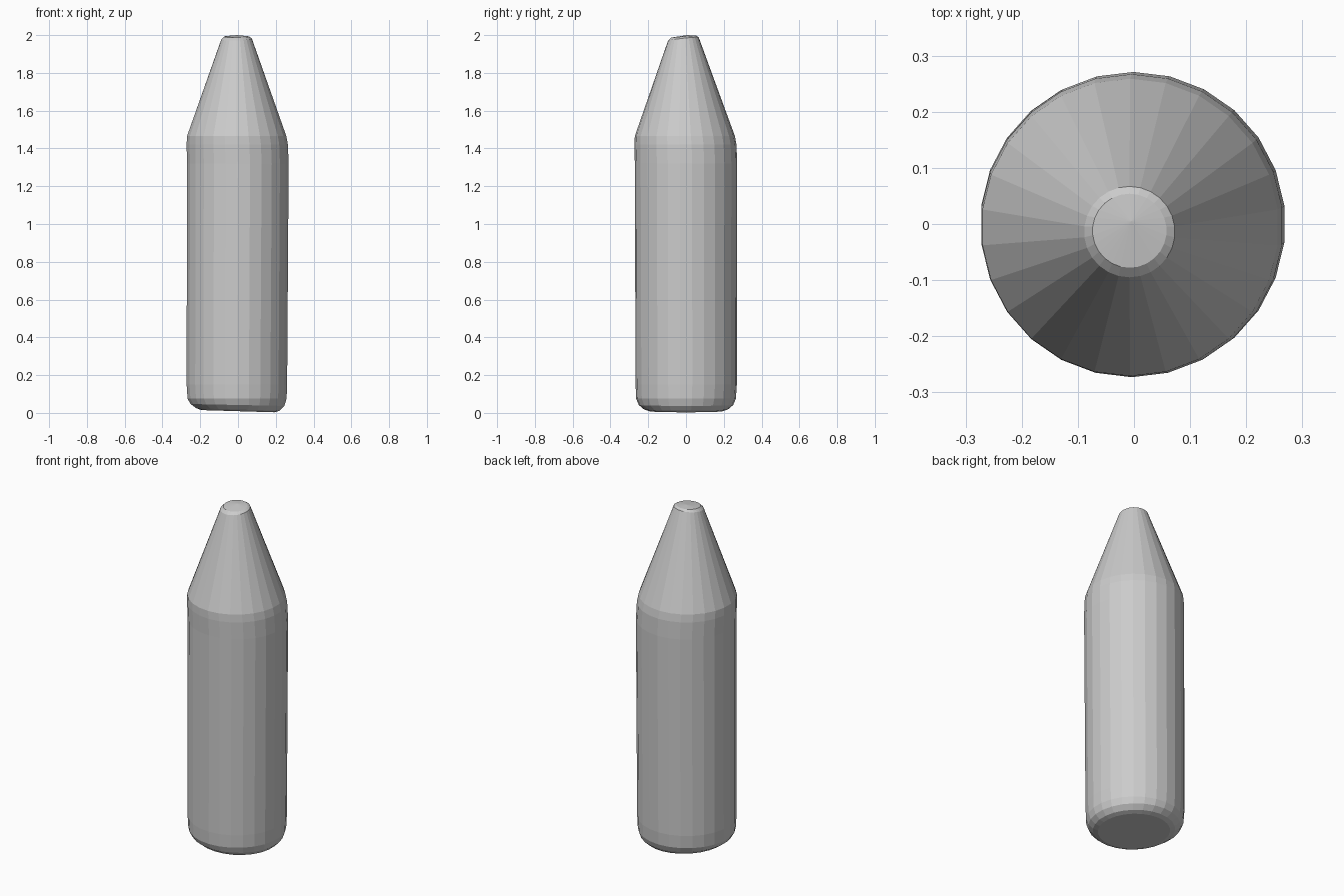
import bpy, bmesh
from math import cos, sin, pi

if "Cube" in bpy.data.objects:
    bpy.data.objects.remove(bpy.data.objects["Cube"])

SIDES = 26

# Rings from base to tip: radius, centre x, centre y, height, tilt in x, tilt in y
rings = [
    (0.195, 0.0, 0.0, 0.009, -0.03, 0.0),
    (0.222, 0.0, 0.0, 0.018, -0.03, 0.0),
    (0.250, -0.003, 0.0, 0.042, -0.02, 0.0),
    (0.264, -0.005, 0.0, 0.075, 0.0, 0.0),
    (0.268, -0.006, 0.001, 0.15, 0.0, 0.0),
    (0.271, -0.001, 0.0, 1.32, 0.0, 0.0),
    (0.270, -0.004, -0.003, 1.42, 0.0, 0.0),
    (0.265, -0.007, -0.006, 1.465, 0.0, 0.0),
    (0.081, -0.008, -0.014, 1.98, 0.04, 0.11),
    (0.066, -0.008, -0.012, 1.992, 0.0, 0.08),
]

# Tapered body: rounded base, straight barrel, cone with a blunt tip
bm = bmesh.new()
loops = []
for r, cx, cy, z, tx, ty in rings:
    loop = []
    for i in range(SIDES):
        a = 2 * pi * (i + 0.5) / SIDES
        x, y = r * cos(a), r * sin(a)
        loop.append(bm.verts.new((cx + x, cy + y, z + tx * x + ty * y)))
    loops.append(loop)

for low, high in zip(loops, loops[1:]):
    for i in range(SIDES):
        j = (i + 1) % SIDES
        bm.faces.new((low[i], low[j], high[j], high[i]))

# Flat base and slightly domed tip
bm.faces.new(loops[0][::-1])
tip = bm.verts.new((-0.005, 0.005, 2.0))
for i in range(SIDES):
    bm.faces.new((loops[-1][i], loops[-1][(i + 1) % SIDES], tip))

mesh = bpy.data.meshes.new("tapered_body")
bm.to_mesh(mesh)
bm.free()
body = bpy.data.objects.new("tapered_body", mesh)
bpy.context.collection.objects.link(body)
